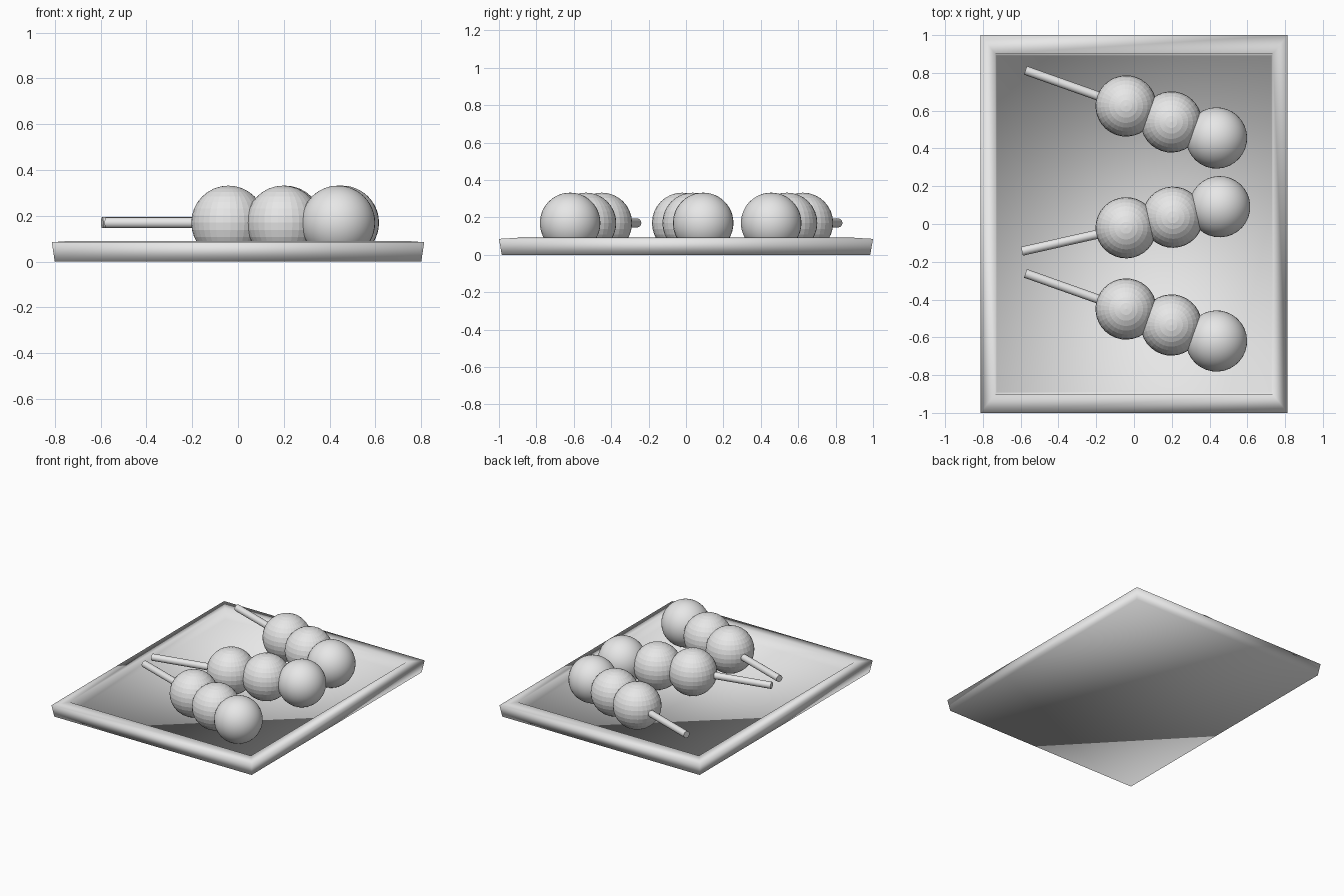
import bpy, bmesh, math
from mathutils import Vector

cube = bpy.data.objects.get("Cube")
if cube:
    bpy.data.objects.remove(cube, do_unlink=True)

# Single plain grey for everything
grey = bpy.data.materials.new("light_grey")
grey.use_nodes = True
colour = (0.8, 0.8, 0.8, 1)
grey.diffuse_color = colour
grey.node_tree.nodes["Principled BSDF"].inputs["Base Color"].default_value = colour


def finish(name, bm, smooth):
    """Turn a bmesh into a named, coloured object."""
    bmesh.ops.recalc_face_normals(bm, faces=bm.faces)
    for f in bm.faces:
        f.smooth = smooth
    mesh = bpy.data.meshes.new(name)
    bm.to_mesh(mesh)
    bm.free()
    mesh.materials.append(grey)
    obj = bpy.data.objects.new(name, mesh)
    bpy.context.collection.objects.link(obj)
    return obj


# Tray: rectangular rings from the underside, over the rim, down to the floor
def make_tray():
    bm = bmesh.new()
    rings = []
    for hx, hy, z in [(0.80, 0.985, 0), (0.813, 1.0, 0.085),
                      (0.735, 0.9, 0.091), (0.727, 0.89, 0.015)]:
        rings.append([bm.verts.new((sx * hx, sy * hy, z))
                      for sx, sy in ((-1, -1), (1, -1), (1, 1), (-1, 1))])
    for a, b in zip(rings, rings[1:]):
        for i in range(4):
            j = (i + 1) % 4
            bm.faces.new((a[i], a[j], b[j], b[i]))
    bm.faces.new(rings[0][::-1])
    bm.faces.new(rings[-1])
    finish("tray", bm, True)


# Skewer: a round stick through three touching balls
HEIGHT, BALL_RADIUS, SPACING = 0.17, 0.162, 0.254
STICK_RADIUS, STICK_BACK = 0.024, 0.565


def make_skewer(label, x, y, degrees):
    angle = math.radians(degrees)
    along = Vector((math.cos(angle), math.sin(angle), 0))
    first = Vector((x, y, HEIGHT))
    for i in range(3):
        bm = bmesh.new()
        bmesh.ops.create_uvsphere(bm, u_segments=32, v_segments=16 if i < 2 else 24,
                                  radius=BALL_RADIUS)
        ball = finish(f"{label}_ball_{i + 1}", bm, i == 2)
        ball.location = first + along * SPACING * i
        ball.rotation_euler.z = angle

    length = STICK_BACK + SPACING * 2
    bm = bmesh.new()
    bmesh.ops.create_cone(bm, cap_ends=True, segments=16, radius1=STICK_RADIUS,
                          radius2=STICK_RADIUS, depth=length)
    stick = finish(f"{label}_stick", bm, False)
    for p in stick.data.polygons:
        p.use_smooth = len(p.vertices) == 4
    stick.data.set_sharp_from_angle(angle=math.radians(40))
    stick.location = first + along * (length / 2 - STICK_BACK)
    stick.rotation_euler = (0, math.pi / 2, angle)


make_tray()
make_skewer("back_skewer", -0.042, 0.625, -19.5)
make_skewer("middle_skewer", -0.042, -0.02, 12.7)
make_skewer("front_skewer", -0.042, -0.45, -19.5)
